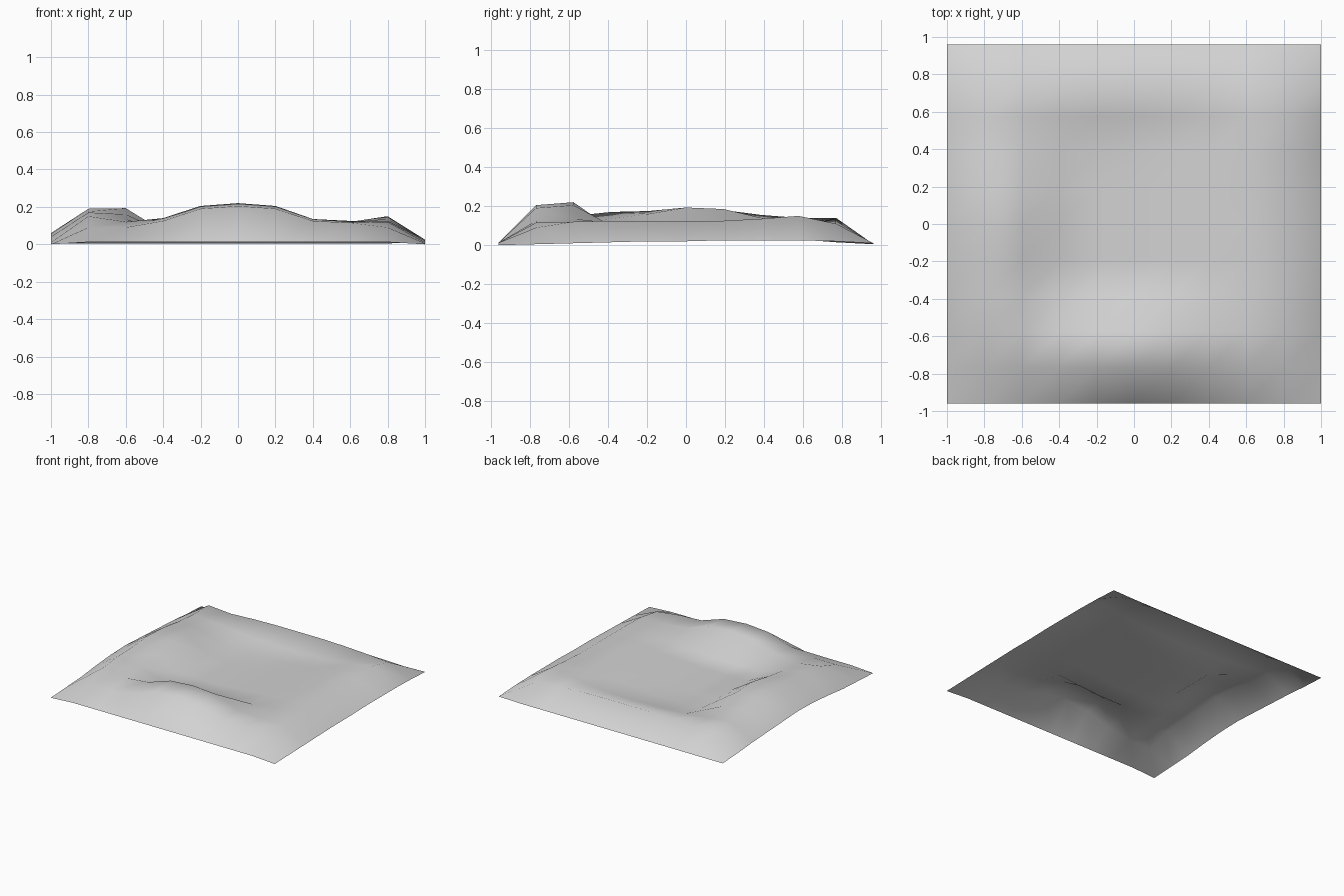
import bpy
import bmesh

cube = bpy.data.objects.get("Cube")
if cube:
    bpy.data.objects.remove(cube, do_unlink=True)

HALF_X, HALF_Y, CELLS = 1.0, 0.96, 10
FLOOR = 7.0

# Heights in hundredths of a unit, one value per grid point
west_edge = [0, 1, 2, 4, 5.5, 6, 5, 4, 3, 1.5, 0.5]
east_edge = [0, 0.5, 1, 1.5, 2, 2, 2.5, 2.5, 2.5, 2, 1]
front_slope = [9, 9, 12.5, 19, 20.5, 19, 12.5, 11.5, 9]
front_crest = [15, 12, 14, 20.5, 22, 20.5, 13.5, 12, 12]
back_foot = [14, 12, 10, 9, 8.5, 8.5, 9.5, 12, 15]
back_crest = [14, 12.5, 13.5, 14, 14, 14, 13.5, 12.5, 11]
west_crest = [17, 17.5, 19, 18, 15.5]
west_foot = [13.5, 16, 19.3, 18.5, 14]
east_foot = [11.5, 12, 12, 12, 12]
east_crest = [12.5, 12.5, 12.5, 12.5, 13.5]

rows = {1: front_slope, 2: front_crest, 8: back_foot, 9: back_crest}
columns = {1: west_crest, 2: west_foot, 8: east_foot, 9: east_crest}


def terrain_height(i, j):
    """Height of grid point i (left to right), j (front to back)."""
    if i == 0:
        return west_edge[j]
    if i == CELLS:
        return east_edge[j]
    if j == 0:
        return 1.2
    if j == CELLS:
        return 0.5
    if j in rows:
        return rows[j][i - 1]
    if i in columns:
        return columns[i][j - 3]
    # Hollow centre, rising gently toward the east rim
    return FLOOR + max(0, i - 5) * 1.6


# Terrain sheet: a regular grid raised by the height rule
bm = bmesh.new()
bmesh.ops.create_grid(bm, x_segments=CELLS, y_segments=CELLS, size=1.0)
for v in bm.verts:
    i = round((v.co.x + 1) * CELLS / 2)
    j = round((v.co.y + 1) * CELLS / 2)
    v.co = (v.co.x * HALF_X, v.co.y * HALF_Y, terrain_height(i, j) / 100)
for face in bm.faces:
    face.smooth = True

mesh = bpy.data.meshes.new("terrain")
bm.to_mesh(mesh)
bm.free()
terrain = bpy.data.objects.new("terrain", mesh)
bpy.context.collection.objects.link(terrain)

# Plain grey ground
ground = bpy.data.materials.new("light_grey")
ground.use_nodes = True
color = (0.65, 0.65, 0.65, 1)
ground.diffuse_color = color
shader = next(n for n in ground.node_tree.nodes if n.type == "BSDF_PRINCIPLED")
shader.inputs["Base Color"].default_value = color
mesh.materials.append(ground)
